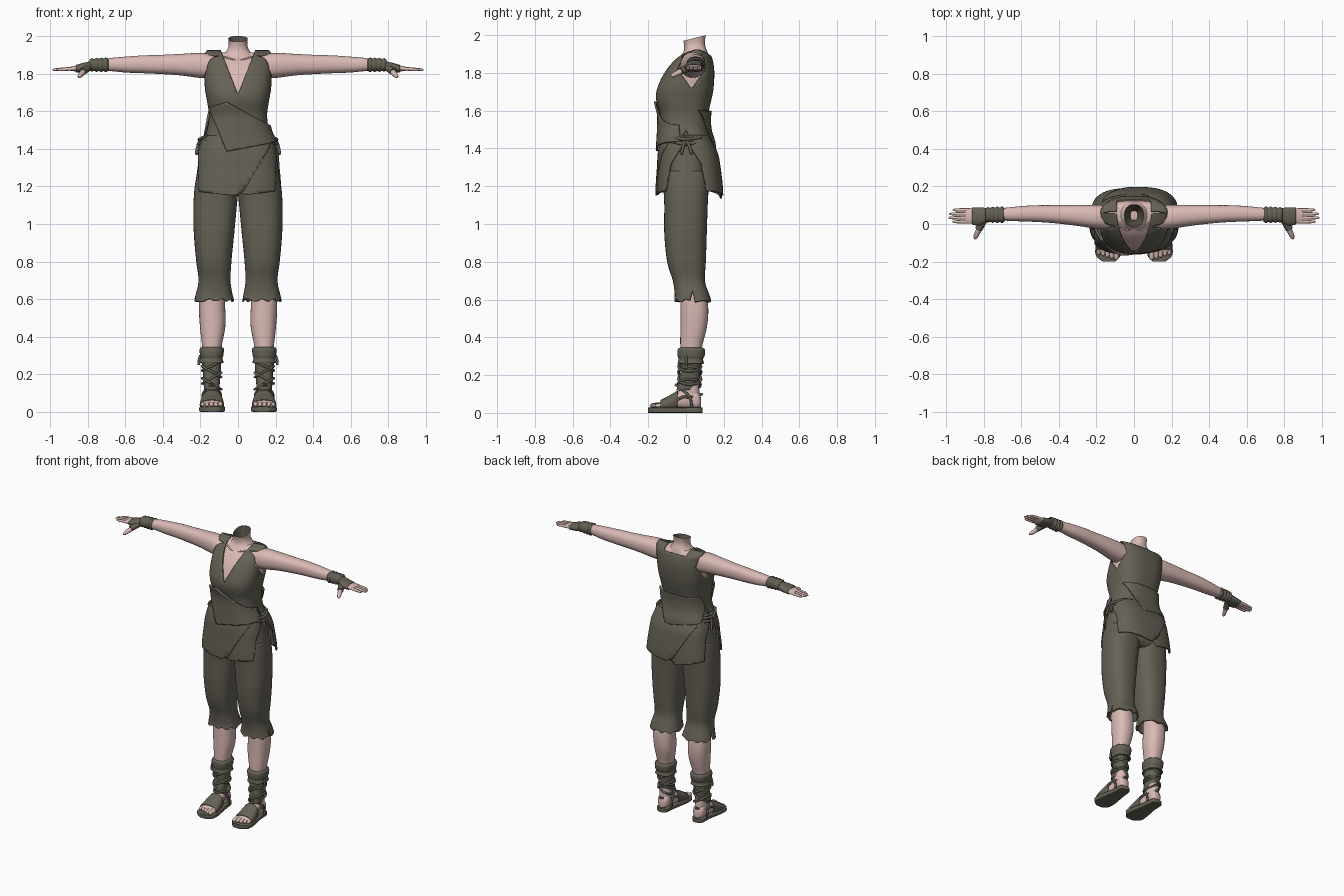
import bpy, bmesh, math
from mathutils import Vector

old = bpy.data.objects.get("Cube")
if old:
    bpy.data.objects.remove(old, do_unlink=True)


def material(name, colour):
    m = bpy.data.materials.new(name)
    m.use_nodes = True
    m.diffuse_color = (*colour, 1)
    m.node_tree.nodes["Principled BSDF"].inputs["Base Color"].default_value = (*colour, 1)
    return m


SKIN = material("skin_pink", (0.70, 0.49, 0.46))
CLOTH = material("olive_brown_cloth", (0.13, 0.12, 0.092))
HOLLOW = material("dark_hollow", (0.08, 0.068, 0.055))
SIDES = ((1, "left_"), (-1, "right_"))


def smooth_rings(rings, steps):
    """Catmull-Rom interpolation between neighbouring rings."""
    out = []
    for i in range(len(rings) - 1):
        a, b = rings[max(i - 1, 0)], rings[i]
        c, d = rings[i + 1], rings[min(i + 2, len(rings) - 1)]
        for k in range(steps):
            t = k / steps
            out.append([0.5 * (2 * q + (r - p) * t + (2 * p - 5 * q + 4 * r - s) * t * t
                               + (3 * q - p - 3 * r + s) * t ** 3)
                        for p, q, r, s in zip(a, b, c, d)])
    return out + [list(rings[-1])]


def loft(rings, axis="z", n=2.3, seg=32, steps=4, cap=True, side=1, grow=0.0):
    """Superelliptic tube; a ring is (position, low a, high a, low b, high b)."""
    bm, loops = bmesh.new(), []
    for t, a0, a1, b0, b1 in smooth_rings(rings, steps):
        loop = []
        for i in range(seg):
            u = 2 * math.pi * i / seg
            c, s = math.cos(u), math.sin(u)
            a = (a0 + a1) / 2 + ((a1 - a0) / 2 + grow) * math.copysign(abs(c) ** (2 / n), c)
            b = (b0 + b1) / 2 + ((b1 - b0) / 2 + grow) * math.copysign(abs(s) ** (2 / n), s)
            x, y, z = {"z": (a, b, t), "x": (t, a, b), "y": (a, t, b)}[axis]
            loop.append(bm.verts.new((x * side, y, z)))
        loops.append(loop)
    for lo, hi in zip(loops, loops[1:]):
        for i in range(seg):
            j = (i + 1) % seg
            bm.faces.new((lo[i], lo[j], hi[j], hi[i]))
    if cap:
        bm.faces.new(loops[0])
        bm.faces.new(loops[-1])
    return bm


def trim(bm, outline, h, where, keep):
    """Cut along a convex counterclockwise outline (h, z); keep or drop its inside."""
    pairs = list(zip(outline, outline[1:] + outline[:1]))
    for p, q in pairs:
        co, no = Vector((0, 0, p[1])), Vector((0, 0, q[0] - p[0]))
        co[h], no[h] = p[0], p[1] - q[1]
        faces = [f for f in bm.faces if where(f.calc_center_median())]
        geom = {e for f in faces for e in (*f.verts, *f.edges)}
        bmesh.ops.bisect_plane(bm, geom=faces + list(geom), dist=1e-5, plane_co=co, plane_no=no)

    def inside(c):
        return where(c) and all((q[0] - p[0]) * (c.z - p[1]) - (q[1] - p[1]) * (c[h] - p[0]) > 0
                                for p, q in pairs)
    doomed = [f for f in bm.faces if inside(f.calc_center_median()) != keep]
    bmesh.ops.delete(bm, geom=doomed, context="FACES")


def finish(bm, name, mat, thick=0.0):
    bmesh.ops.recalc_face_normals(bm, faces=bm.faces[:])
    me = bpy.data.meshes.new(name)
    bm.to_mesh(me)
    bm.free()
    me.materials.append(mat)
    me.shade_smooth()
    me.set_sharp_from_angle(angle=math.radians(50))
    ob = bpy.data.objects.new(name, me)
    bpy.context.collection.objects.link(ob)
    if thick:
        mod = ob.modifiers.new("thickness", "SOLIDIFY")
        mod.thickness, mod.offset = thick, -1
    return ob


def cord(name, pts, r, mat, radii=None, closed=False, side=1):
    cu = bpy.data.curves.new(name, "CURVE")
    cu.dimensions, cu.bevel_depth, cu.bevel_resolution = "3D", r, 2
    cu.use_fill_caps, cu.resolution_u = True, 4
    sp = cu.splines.new("NURBS")
    sp.points.add(len(pts) - 1)
    for i, (x, y, z) in enumerate(pts):
        sp.points[i].co = (x * side, y, z, 1)
        sp.points[i].radius = radii[i] if radii else 1
    sp.use_endpoint_u, sp.use_cyclic_u, sp.order_u = not closed, closed, 3
    cu.materials.append(mat)
    bpy.context.collection.objects.link(bpy.data.objects.new(name, cu))


def digit(name, p, q, r, side):
    p, q = Vector(p), Vector(q)
    pts = [p.lerp(q, t) for t in (0, 0.35, 0.7, 0.93, 1)]
    cord(name, pts, r, SKIN, (1, 1, 0.9, 0.75, 0.25), side=side)


# Torso: wrapped tunic with neck, armholes and side slits
torso = [(1.43, -.195, .195, -.142, .14), (1.5, -.165, .165, -.138, .12), (1.58, -.155, .155, -.138, .118),
         (1.66, -.166, .166, -.158, .135), (1.72, -.176, .176, -.152, .146), (1.8, -.18, .18, -.115, .15),
         (1.86, -.18, .18, -.07, .143), (1.9, -.18, .18, -.02, .125), (1.925, -.165, .165, .05, .07)]
tunic = loft(torso, n=2.7, seg=64, steps=6, cap=False)
trim(tunic, [(0, 1.69), (.11, 1.97), (-.11, 1.97)], 0, lambda c: c.y < .06, False)
trim(tunic, [(-.09, 1.895), (.09, 1.895), (.09, 2), (-.09, 2)], 0, lambda c: c.y >= .06, False)
trim(tunic, [(.03, 1.715), (.11, 1.82), (.09, 1.9), (-.02, 1.9), (-.045, 1.82)], 1,
     lambda c: abs(c.x) > .1, False)
trim(tunic, [(-.045, 1.4), (.045, 1.4), (0, 1.5)], 1, lambda c: abs(c.x) > .1, False)
finish(tunic, "tunic", CLOTH, .01)

# Overlapping tunic flaps, front and back
hem = [(1.37, -.205, .205, -.146, .146)] + torso[:6]
flap = loft(hem, n=2.7, seg=64, steps=6, cap=False, grow=.006)
trim(flap, [(-.06, 1.385), (.2, 1.435), (.17, 1.52), (-.06, 1.65), (-.15, 1.62)], 0, lambda c: c.y < -.03, True)
finish(flap, "tunic_front_flap", CLOTH, .01)
flap = loft(hem, n=2.7, seg=64, steps=6, cap=False, grow=.006)
trim(flap, [(-.18, 1.43), (.05, 1.39), (.15, 1.6), (-.15, 1.6)], 0, lambda c: c.y > .03, True)
finish(flap, "tunic_back_flap", CLOTH, .01)

# Skin chest under the tunic
chest = [(z - .005, a + .012, b - .012, c + .012, d - .012) for z, a, b, c, d in torso[3:8]]
chest.append((1.912, -.1, .1, .01, .1))
finish(loft(chest, n=2.7, seg=48), "chest", SKIN)
for s, tag in SIDES:
    cord(tag + "collarbone", [(.015, -.035, 1.872), (.05, -.03, 1.884), (.09, -.01, 1.893)],
         .007, SKIN, (.5, 1, .4), side=s)

# Neck stump, tilted at the open top, with a hollow inside
neck = loft([(1.885, -.11, .11, -.03, .12), (1.915, -.066, .066, -.012, .112),
             (1.95, -.05, .05, -.01, .1), (1.985, -.052, .052, -.015, .105)], cap=False)
bore = loft([(1.92, -.02, .02, .02, .07), (1.95, -.036, .036, .005, .087),
             (1.985, -.052, .052, -.015, .105)], cap=False)
for bm in (neck, bore):
    for v in bm.verts:
        v.co.z += max(0, v.co.z - 1.93) / .055 * (v.co.y - .045) * .25
finish(neck, "neck", SKIN)
finish(bore, "neck_hollow", HOLLOW)

# Hips and skirt panels; front and back panels are half a turn apart
finish(loft([(1.165, -.16, .16, -.09, .09), (1.2, -.22, .22, -.117, .117), (1.3, -.215, .215, -.122, .122),
             (1.4, -.195, .195, -.125, .122), (1.5, -.155, .155, -.11, .1)], n=2.6), "hips", CLOTH)
skirt = [(1.1, -.237, .237, -.157, .192), (1.2, -.232, .232, -.154, .188), (1.3, -.22, .22, -.147, .176),
         (1.38, -.208, .208, -.142, .16), (1.47, -.18, .18, -.125, .115)]
for s, tag in ((1, "front_"), (-1, "back_")):
    def half(c, s=s):
        return c.y * s < 0
    main = [(-.24, 1.175), (-.02, 1.15), (.03, 1.175), (.17, 1.41), (.17, 1.47), (-.24, 1.47)]
    under = [(0, 1.165), (.05, 1.155) if s > 0 else (.05, 1.135), (.24, 1.18), (.24, 1.47), (.1, 1.47)]
    edge = [(-.2, 1.1), (-.125, 1.1), (-.115, 1.2), (-.08, 1.32), (.01, 1.46), (-.2, 1.5)]
    # The concave side edge is cut with two wedges
    for name, shape, grow in (("main_panel", main, .007), ("under_panel", under, 0)):
        panel = loft(skirt, n=3, seg=72, steps=6, cap=False, grow=grow)
        pts = [(x * s, z) for x, z in shape][::s]
        trim(panel, pts, 0, half, True)
        for p, q in ((edge[1], edge[3]), (edge[3], edge[4])):
            wedge = [(p[0] * s, p[1]), (.1 * s, p[1]), (.1 * s, q[1]), (q[0] * s, q[1])][::s]
            trim(panel, wedge, 1, half, False)
        finish(panel, tag + name, CLOTH, .01)

# Trouser legs, lower legs, sandals, arms and hands
for s, tag in SIDES:
    leg = loft([(.595, .022, .232, -.062, .132), (.63, .03, .224, -.06, .122), (.7, .04, .21, -.07, .1),
                (.8, .035, .222, -.1, .105), (.95, .02, .235, -.115, .11), (1.1, .006, .237, -.115, .115),
                (1.2, -.003, .23, -.12, .12), (1.28, 0, .216, -.12, .12)], n=2.5, seg=40, cap=False, side=s)
    trim(leg, [(.01, .55), (.06, .55), (.035, .645)], 1, lambda c: abs(c.x) > .13, False)
    for v in leg.verts:
        if v.co.z < .61:
            v.co.z += .008 * math.sin(v.co.x * 90 + v.co.y * 60)
    finish(leg, tag + "trouser_leg", CLOTH, .01)

    shin = [(.66, .075, .205, -.03, .105), (.55, .068, .208, -.03, .118), (.45, .068, .202, -.03, .11),
            (.34, .088, .19, -.03, .083), (.2, .1, .18, -.022, .066), (.1, .1, .176, -.03, .072),
            (.05, .103, .173, -.03, .07)]
    finish(loft(shin, side=s), tag + "lower_leg", SKIN)

    # Ankle binding with folded cuff and crossing cords
    finish(loft([(.12, .1, .18, -.05, .045), (.16, .096, .184, -.042, .066), (.2, .094, .186, -.032, .074),
                 (.23, .09, .19, -.03, .076), (.28, .09, .192, -.034, .08)], side=s, cap=False),
           tag + "ankle_wrap", CLOTH, .006)
    finish(loft([(.262, .076, .204, -.045, .096), (.285, .082, .198, -.04, .09), (.3, .078, .202, -.044, .098),
                 (.335, .075, .204, -.044, .1), (.346, .088, .192, -.03, .086)], n=2.4, side=s, cap=False),
           tag + "ankle_cuff", CLOTH, .01)
    for i, (z, tilt) in enumerate(((.15, .03), (.18, -.03), (.215, .03), (.245, -.025))):
        ring = [(.14 + .052 * math.cos(a), .02 + .062 * math.sin(a) - .1 * max(0, .18 - z),
                 z + tilt * math.cos(a)) for a in (k * math.pi / 6 for k in range(12))]
        cord(f"{tag}ankle_cord_{i}", ring, .007, CLOTH, closed=True, side=s)
    cord(tag + "cuff_tail", [(.2, .0, .3), (.212, .005, .28), (.208, .0, .25)], .007, CLOTH, side=s)

    # Foot, toes and sandal
    foot = [(.08, .118, .158, .03, .08), (.06, .1, .178, .02, .115), (0, .1, .178, .02, .135),
            (-.05, .09, .185, .02, .108), (-.1, .082, .195, .02, .075), (-.15, .082, .196, .02, .05)]
    finish(loft(foot, "y", side=s), tag + "foot", SKIN)
    for i in range(5):
        x = .094 + .0235 * i
        digit(f"{tag}toe_{i}", (x, -.13, .042), (x, -.192 + .007 * i, .037), .015 - .001 * i, s)
    finish(loft([(.088, .12, .155, 0, .028), (.07, .1, .18, 0, .03), (0, .09, .184, 0, .03), (-.06, .08, .195, 0, .03),
                 (-.12, .07, .205, 0, .03), (-.17, .073, .202, 0, .03), (-.2, .1, .165, 0, .028)],
                "y", n=7, side=s), tag + "sole", CLOTH)
    finish(loft([(-.045, .09, .185, .02, .112), (-.09, .083, .194, .015, .085), (-.135, .08, .198, .015, .062)],
                "y", side=s, cap=False, grow=.006), tag + "foot_strap", CLOTH, .006)
    for i, x in enumerate((.092, .187)):
        cord(f"{tag}heel_cord_{i}", [(x, -.06, .06), (x, -.02, .09), (x, .02, .08), (.14, .086, .1)],
             .007, CLOTH, side=s)
        cord(f"{tag}side_cord_{i}", [(x, .03, .025), (x, .03, .07), (x, .0, .11), (.14, -.055, .15)],
             .007, CLOTH, side=s)

    # Arm along x
    finish(loft([(.12, -.03, .1, 1.775, 1.9), (.2, -.025, .102, 1.777, 1.91), (.3, -.01, .102, 1.79, 1.905),
                 (.4, .002, .1, 1.797, 1.9), (.5, .01, .1, 1.802, 1.897), (.6, .014, .095, 1.806, 1.89),
                 (.7, .018, .085, 1.815, 1.88), (.8, .02, .08, 1.815, 1.86)], "x", side=s), tag + "arm", SKIN)
    finish(loft([(.78, .02, .08, 1.817, 1.862), (.83, .0, .085, 1.812, 1.85), (.88, .005, .082, 1.813, 1.839),
                 (.9, .01, .078, 1.817, 1.834)], "x", side=s), tag + "palm", SKIN)
    for i, tip in enumerate((.965, .988, .985, .965)):
        y = .012 + .021 * i
        digit(f"{tag}finger_{i}", (.87, y, 1.827), (tip, y, 1.82), .0095, s)
    digit(tag + "thumb", (.8, .025, 1.832), (.848, -.08, 1.782), .016, s)

    # Wrist binding and hand wrap
    wraps = [(.69 + .0125 * i, .012 - g, .086 + g, 1.815 - g, 1.878 + g)
             for i, g in enumerate((0, .008, .001, .007, .001, .006, 0, .004, -.004))]
    finish(loft(wraps, "x", side=s, cap=False), tag + "wrist_wrap", CLOTH, .006)
    hand = loft([(.775, .016, .084, 1.815, 1.868), (.82, -.008, .088, 1.808, 1.858),
                 (.862, -.003, .087, 1.807, 1.846)], "x", side=s, cap=False)
    finish(hand, tag + "hand_wrap", CLOTH, .004)
    cord(tag + "thumb_wrap", [(.79, .035, 1.836), (.812, .0, 1.82), (.826, -.028, 1.81)], .02, CLOTH, side=s)

    # Waist ties at the side
    for i, z in enumerate((1.425, 1.45)):
        cord(f"{tag}waist_tie_{i}", [(.165, -.09, z + .02), (.205, -.04, z), (.208, .03, z), (.17, .08, z + .01)],
             .009, CLOTH, side=s)
    for i, y in enumerate((-.025, .03)):
        cord(f"{tag}tie_tail_{i}", [(.2, 0, 1.445), (.215, y / 2, 1.43), (.222, y, 1.37)], .008, CLOTH, side=s)
